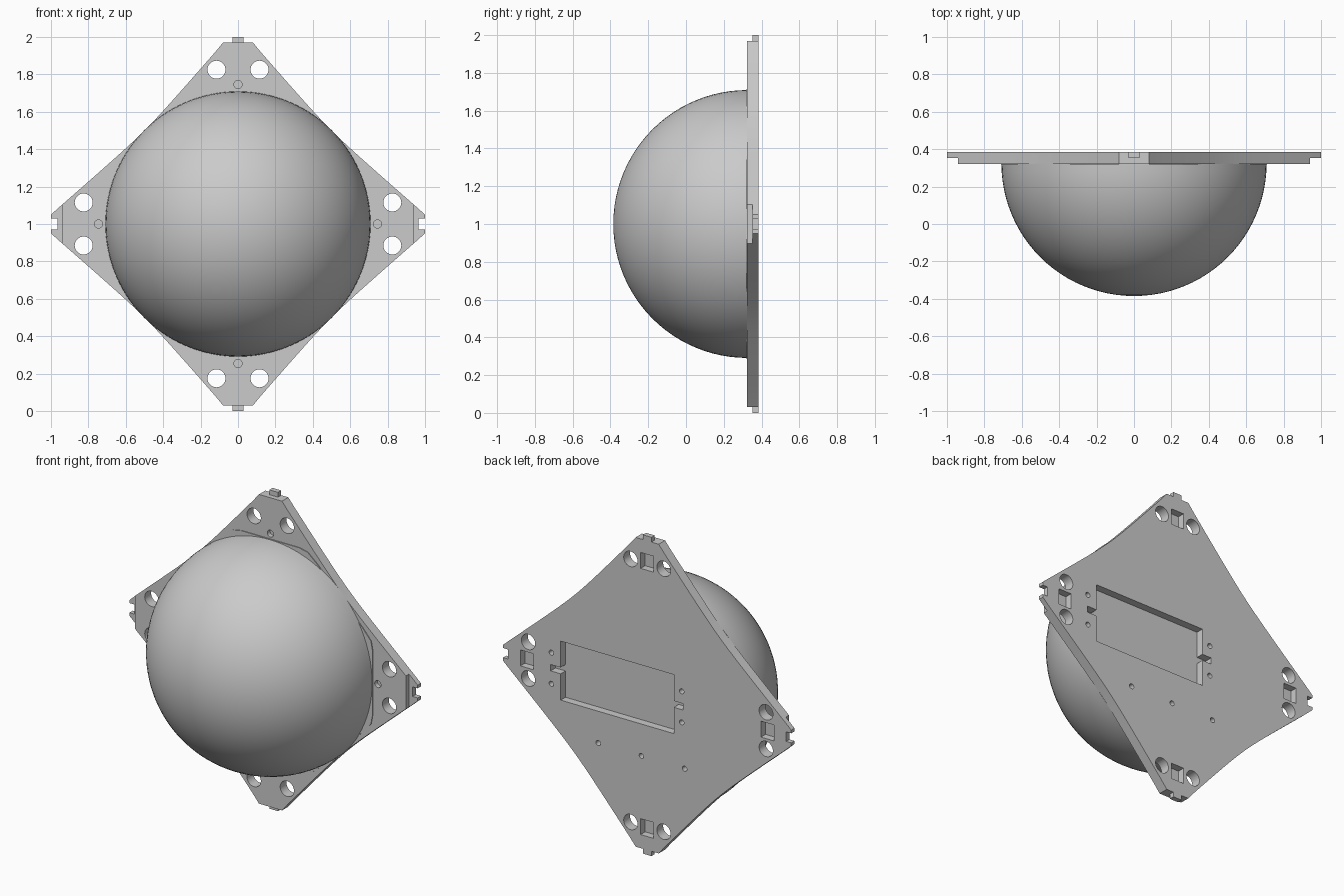
import bpy, bmesh, math
from mathutils import Matrix

if "Cube" in bpy.data.objects:
    bpy.data.objects.remove(bpy.data.objects["Cube"])

FRONT, BACK, STEP = 0.322, 0.385, 0.353   # plate depth positions
CZ = 1.0                                  # height of the centre

mat = bpy.data.materials.new("light_grey")
mat.use_nodes = True
grey = (0.6, 0.595, 0.595, 1)
mat.diffuse_color = grey
mat.node_tree.nodes["Principled BSDF"].inputs["Base Color"].default_value = grey


def make_object(name, bm):
    bmesh.ops.recalc_face_normals(bm, faces=bm.faces)
    mesh = bpy.data.meshes.new(name)
    bm.to_mesh(mesh)
    bm.free()
    mesh.materials.append(mat)
    obj = bpy.data.objects.new(name, mesh)
    bpy.context.collection.objects.link(obj)
    return obj


def add_prism(bm, pts, y0, y1):
    """Extrude an outline in the x-z plane from y0 to y1."""
    a = [bm.verts.new((x, y0, z + CZ)) for x, z in pts]
    b = [bm.verts.new((x, y1, z + CZ)) for x, z in pts]
    bm.faces.new(a)
    bm.faces.new(b[::-1])
    for i in range(len(pts)):
        j = (i + 1) % len(pts)
        bm.faces.new((a[j], a[i], b[i], b[j]))


def rect(x0, x1, z0, z1):
    return [(x0, z0), (x1, z0), (x1, z1), (x0, z1)]


def circle(cx, cz, r, n=32):
    return [(cx + r * math.cos(math.tau * i / n), cz + r * math.sin(math.tau * i / n))
            for i in range(n)]


def four_way(quarter):
    """Mirror a first-quadrant outline into all four quadrants."""
    q2 = [(-x, z) for x, z in reversed(quarter)]
    q3 = [(-x, -z) for x, z in quarter]
    q4 = [(x, -z) for x, z in reversed(quarter)]
    return quarter, q2, q3, q4


def smooth(obj, angle=30):
    bpy.ops.object.select_all(action="DESELECT")
    obj.select_set(True)
    bpy.context.view_layer.objects.active = obj
    bpy.ops.object.shade_smooth_by_angle(angle=math.radians(angle))


# Plate outline: diamond with gently waisted sides and notched side tips
side = []
for i in range(21):
    u = -0.672 + (0.629 + 0.672) * i / 20
    v = 0.695 + math.hypot(0.012, 0.07 * u)
    side.append(((v - u) / math.sqrt(2), (v + u) / math.sqrt(2)))
side[0], side[-1] = (1.0, 0.05), (0.08, 0.97)
q1, q2, q3, q4 = four_way(side)
notch = [(1.0, -0.03), (0.965, -0.03), (0.965, 0.03), (1.0, 0.03)]
outline = q1 + q2 + [(-x, -z) for x, z in notch] + q3 + q4 + notch
bm = bmesh.new()
add_prism(bm, outline, FRONT, BACK)
plate = make_object("mounting_plate", bm)

# Cutters for holes, recesses and thinned tips
bm = bmesh.new()
for dx, dz in ((1, 0), (-1, 0), (0, 1), (0, -1)):
    for s in (-0.115, 0.115):             # pair of through holes per corner
        add_prism(bm, circle(dx * 0.825 + dz * s, dz * 0.825 + dx * s, 0.048), 0.2, 0.5)
    px, pz = dx * 0.835, dz * 0.835       # square pocket on the back
    add_prism(bm, rect(px - 0.045, px + 0.045, pz - 0.05, pz + 0.05), 0.34, 0.5)
    add_prism(bm, circle(dx * 0.745, dz * 0.745, 0.022, 20), 0.2, 0.35)
for s in (-1, 1):                         # thinner side tips
    x0, x1 = sorted((s * 0.94, s * 1.1))
    add_prism(bm, rect(x0, x1, -0.2, 0.2), 0.2, STEP)
# Rectangular recess with a slot at each end
add_prism(bm, [(-0.185, -0.19), (0.6, -0.19), (0.6, -0.025), (0.67, -0.025),
               (0.67, 0.015), (0.6, 0.015), (0.6, 0.18), (-0.185, 0.18),
               (-0.185, 0.015), (-0.25, 0.015), (-0.25, -0.025), (-0.185, -0.025)],
          0.337, 0.5)
for x, z in ((0.665, 0.09), (0.665, -0.105), (-0.24, 0.09), (-0.24, -0.105),
             (0.34, -0.39), (0.04, -0.39), (-0.26, -0.39)):
    add_prism(bm, circle(x, z, 0.016, 16), 0.345, 0.5)
cutter = make_object("plate_cutter", bm)
cutter.hide_render = True

mod = plate.modifiers.new("cuts", "BOOLEAN")
mod.operation = "DIFFERENCE"
mod.solver = "EXACT"
mod.object = cutter
bpy.ops.object.select_all(action="DESELECT")
plate.select_set(True)
bpy.context.view_layer.objects.active = plate
bpy.ops.object.modifier_apply(modifier=mod.name)
bpy.data.objects.remove(cutter)
smooth(plate, 25)

# Locating tabs at top and bottom
for name, z0, z1 in (("top_tab", 0.97, 1.0), ("bottom_tab", -1.0, -0.97)):
    bm = bmesh.new()
    add_prism(bm, rect(-0.03, 0.03, z0, z1), STEP, BACK)
    make_object(name, bm)

# Thin raised seat under the dome
corner = [(0.712, 0.2), (0.70, 0.26), (0.64, 0.33), (0.50, 0.47),
          (0.47, 0.50), (0.33, 0.64), (0.26, 0.70), (0.2, 0.712)]
bm = bmesh.new()
add_prism(bm, sum(four_way(corner), []), FRONT - 0.005, FRONT + 0.005)
make_object("dome_seat", bm)

# Half-sphere dome facing forward
bm = bmesh.new()
bmesh.ops.create_uvsphere(bm, u_segments=96, v_segments=48, radius=0.709)
bmesh.ops.delete(bm, geom=[v for v in bm.verts if v.co.z < -1e-4], context="VERTS")
bmesh.ops.holes_fill(bm, edges=[e for e in bm.edges if e.is_boundary], sides=0)
bm.transform(Matrix.Translation((0, 0.324, CZ)) @ Matrix.Rotation(math.pi / 2, 4, "X"))
dome = make_object("dome", bm)
smooth(dome)
